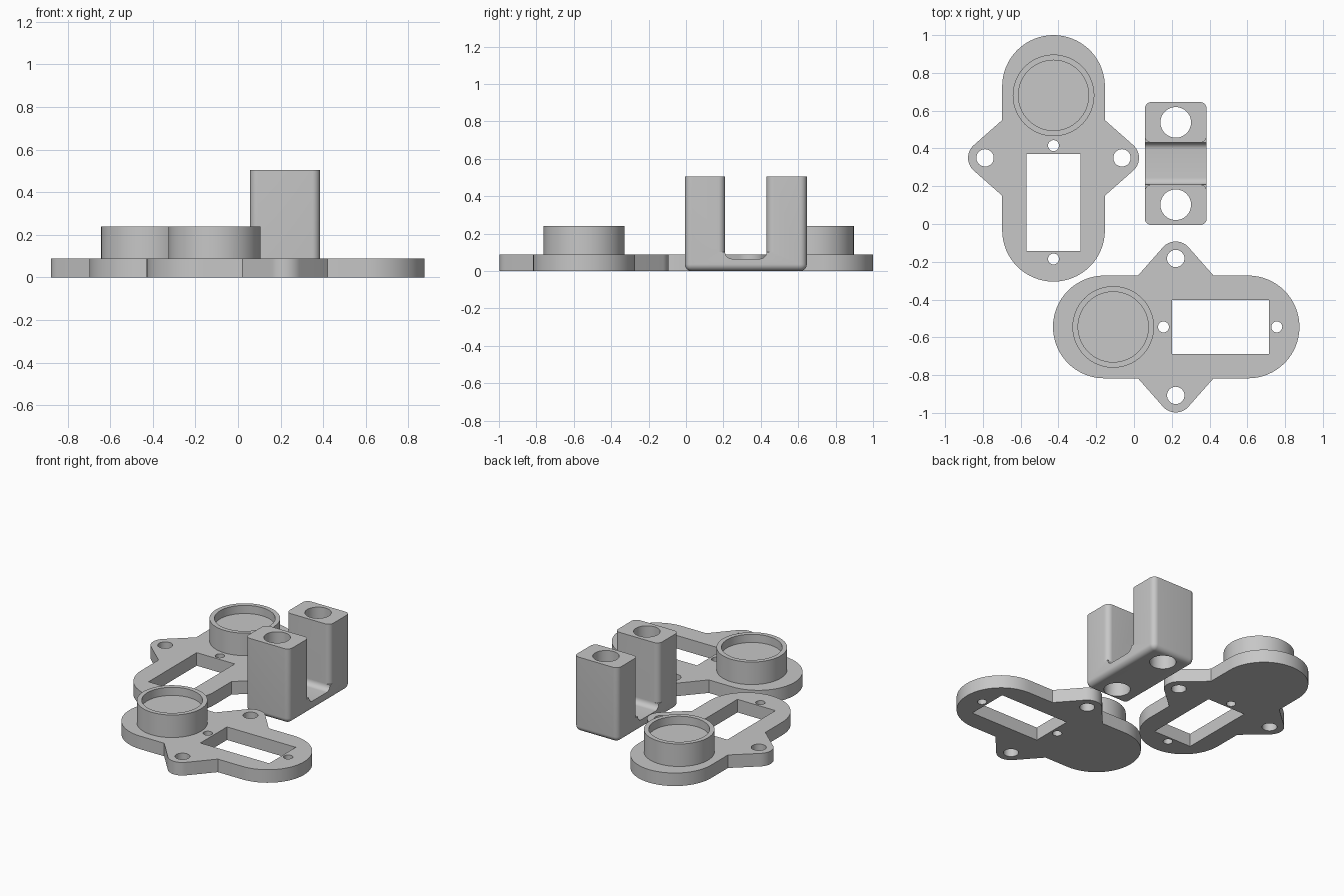
import bpy, bmesh
from math import cos, sin, radians, pi

cube = bpy.data.objects.get("Cube")
if cube:
    bpy.data.objects.remove(cube, do_unlink=True)

grey = bpy.data.materials.new("light grey plastic")
grey.use_nodes = True
COLOUR = (0.57, 0.57, 0.57, 1)
grey.diffuse_color = COLOUR
grey.node_tree.nodes["Principled BSDF"].inputs["Base Color"].default_value = COLOUR


def add_object(name, bm):
    bmesh.ops.recalc_face_normals(bm, faces=bm.faces)
    mesh = bpy.data.meshes.new(name)
    bm.to_mesh(mesh)
    bm.free()
    mesh.materials.append(grey)
    obj = bpy.data.objects.new(name, mesh)
    bpy.context.collection.objects.link(obj)
    return obj


def arc(cx, cy, r, start, end, steps=16):
    angles = [radians(start + (end - start) * i / steps) for i in range(steps + 1)]
    return [(cx + r * cos(a), cy + r * sin(a)) for a in angles]


def prism(name, outline, z0, z1):
    """Extrude an xy outline from z0 to z1."""
    bm = bmesh.new()
    face = bm.faces.new([bm.verts.new((x, y, z0)) for x, y in outline])
    top = bmesh.ops.extrude_face_region(bm, geom=[face])["geom"]
    bmesh.ops.translate(bm, vec=(0, 0, z1 - z0),
                        verts=[v for v in top if isinstance(v, bmesh.types.BMVert)])
    return add_object(name, bm)


def disc(x, y, r, z0, z1, steps=64):
    return prism("cylinder", arc(x, y, r, 0, 360, steps)[:-1], z0, z1)


def box(x0, x1, y0, y1, z0, z1):
    return prism("box", [(x0, y0), (x1, y0), (x1, y1), (x0, y1)], z0, z1)


def round_edges(obj, radius, rule):
    """Fillet the edges whose end points satisfy the rule."""
    bm = bmesh.new()
    bm.from_mesh(obj.data)
    edges = [e for e in bm.edges if rule(e.verts[0].co, e.verts[1].co)]
    bmesh.ops.bevel(bm, geom=edges, offset=radius, segments=8, profile=0.5, affect='EDGES')
    bm.to_mesh(obj.data)
    bm.free()


def combine(obj, tool, operation='DIFFERENCE'):
    mod = obj.modifiers.new("combine", 'BOOLEAN')
    mod.operation = operation
    mod.solver = 'EXACT'
    mod.object = tool
    bpy.context.view_layer.objects.active = obj
    bpy.ops.object.modifier_apply(modifier=mod.name)
    bpy.data.objects.remove(tool, do_unlink=True)


def smooth(obj):
    bpy.ops.object.select_all(action='DESELECT')
    obj.select_set(True)
    bpy.context.view_layer.objects.active = obj
    bpy.ops.object.shade_smooth_by_angle(angle=radians(30))


# Mounting plate: round-ended body with two pointed ears
PLATE, RIM, HALF, EAR = 0.088, 0.24, 0.272, 0.3625
outline = arc(0.383, 0, HALF, -90, 90, 32)
outline += [(0.2, HALF)] + arc(0, EAR, 0.09, 41, 139) + [(-0.2, HALF)]
outline += arc(-0.378, 0, HALF, 90, 270, 32)
outline += [(-0.2, -HALF)] + arc(0, -EAR, 0.09, 221, 319) + [(0.2, -HALF)]
plate = prism("front_mounting_plate", outline, 0, PLATE)

# Raised round socket
combine(plate, disc(-0.331, 0, 0.216, PLATE / 2, RIM), 'UNION')
combine(plate, disc(-0.331, 0, 0.186, 0.185, 0.4))

# Window and screw holes
combine(plate, box(-0.021, 0.493, -0.142, 0.142, -0.1, 0.2))
for x, y, r in [(0, EAR, 0.046), (0, -EAR, 0.046), (-0.065, 0, 0.029), (0.535, 0, 0.029)]:
    combine(plate, disc(x, y, r, -0.1, 0.2, 32))
smooth(plate)
plate.location = (0.221, -0.545, 0)

# Second plate, turned a quarter
back_plate = plate.copy()
back_plate.data = plate.data.copy()
back_plate.name = "back_mounting_plate"
back_plate.rotation_euler.z = -pi / 2
back_plate.location = (-0.426, 0.35, 0)
bpy.context.collection.objects.link(back_plate)

# U-shaped bracket, built around its own centre
W, D, H, GAP, FLOOR, FILLET = 0.164, 0.326, 0.505, 0.111, 0.065, 0.036
bracket = box(-W, W, -D, D, 0, H)
bracket.name = "u_bracket"
round_edges(bracket, FILLET, lambda a, b: min(a.z, b.z) < 0.01)

# Slot with a filleted floor
slot = box(-0.3, 0.3, -GAP, GAP, FLOOR, 0.7)
round_edges(slot, FILLET, lambda a, b: abs(a.x - b.x) > 0.1 and max(a.z, b.z) < 0.1)
combine(bracket, slot)

# Upper slot flares at both ends to round the inner edges of the legs
c, g = W - FILLET, GAP + FILLET
corner = arc(c, g, FILLET, 270, 360, 8) + [(W + 0.05, g)]
flare = corner[::-1] + [(-x, y) for x, y in corner]
flare += [(-x, -y) for x, y in reversed(corner)] + [(x, -y) for x, y in corner]
combine(bracket, prism("flare", flare, FLOOR + FILLET, 0.7))

# Vertical bores through both legs
for y in (-0.218, 0.218):
    combine(bracket, disc(0, y, 0.081, -0.1, 0.7))
smooth(bracket)
bracket.location = (0.221, 0.32, 0)
